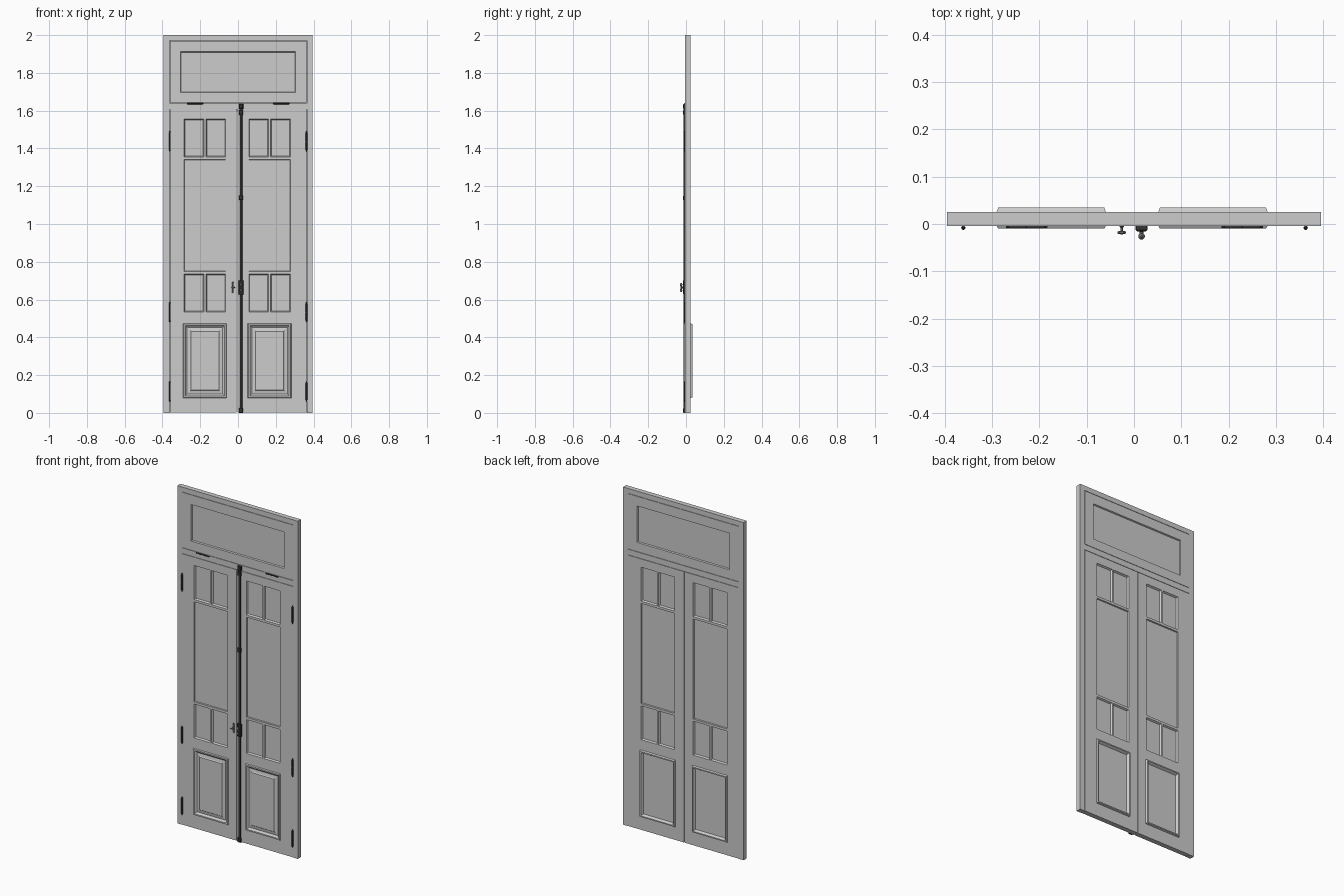
import bpy, bmesh, math
from mathutils import Matrix, Vector

if "Cube" in bpy.data.objects:
    bpy.data.objects.remove(bpy.data.objects["Cube"])


def material(name, c):
    m = bpy.data.materials.new(name)
    m.diffuse_color = (c[0], c[1], c[2], 1)
    m.use_nodes = True
    m.node_tree.nodes["Principled BSDF"].inputs["Base Color"].default_value = m.diffuse_color
    return m


PAINT = material("light grey paint", (0.604, 0.604, 0.604))
IRON = material("dark iron", (0.035, 0.035, 0.035))
STEEL = material("dull steel", (0.17, 0.17, 0.17))
Y0, Y1 = -0.004, 0.025      # front and back of the woodwork


def finish(name, bm, mat, smooth=False):
    bmesh.ops.remove_doubles(bm, verts=bm.verts, dist=1e-6)
    bmesh.ops.recalc_face_normals(bm, faces=bm.faces)
    me = bpy.data.meshes.new(name)
    bm.to_mesh(me)
    bm.free()
    me.materials.append(mat)
    ob = bpy.data.objects.new(name, me)
    bpy.context.collection.objects.link(ob)
    if smooth:
        bpy.ops.object.select_all(action='DESELECT')
        ob.select_set(True)
        bpy.context.view_layer.objects.active = ob
        bpy.ops.object.shade_smooth_by_angle(angle=math.radians(40))
    return ob


def slab(name, outer, holes, y0=Y0, y1=Y1):
    """Board with rectangular openings; rectangles are (x0, x1, z0, z1)."""
    rects = [outer] + holes
    xs = sorted({v for r in rects for v in r[:2]})
    zs = sorted({v for r in rects for v in r[2:]})

    def solid(i, j):
        if not (0 <= i < len(xs) - 1 and 0 <= j < len(zs) - 1):
            return False
        x, z = (xs[i] + xs[i + 1]) / 2, (zs[j] + zs[j + 1]) / 2
        return not any(h[0] < x < h[1] and h[2] < z < h[3] for h in holes)

    bm = bmesh.new()

    def quad(pts):
        bm.faces.new([bm.verts.new(p) for p in pts])

    for i in range(len(xs) - 1):
        for j in range(len(zs) - 1):
            if not solid(i, j):
                continue
            a, b, c, d = xs[i], xs[i + 1], zs[j], zs[j + 1]
            for y in (y0, y1):
                quad([(a, y, c), (b, y, c), (b, y, d), (a, y, d)])
            for di, dj, p, q in ((-1, 0, (a, c), (a, d)), (1, 0, (b, c), (b, d)),
                                 (0, -1, (a, c), (b, c)), (0, 1, (a, d), (b, d))):
                if not solid(i + di, j + dj):
                    quad([(p[0], y0, p[1]), (q[0], y0, q[1]),
                          (q[0], y1, q[1]), (p[0], y1, p[1])])
    return finish(name, bm, PAINT)


def rect_loft(name, rect, steps, mat=PAINT):
    """Closed panel from concentric rectangles: steps of (inset, y), front to back."""
    x0, x1, z0, z1 = rect
    bm = bmesh.new()
    rings = [[bm.verts.new(p) for p in ((x0 + i, y, z0 + i), (x1 - i, y, z0 + i),
                                        (x1 - i, y, z1 - i), (x0 + i, y, z1 - i))]
             for i, y in steps]
    for r, s in zip(rings, rings[1:]):
        for k in range(4):
            bm.faces.new((r[k], r[(k + 1) % 4], s[(k + 1) % 4], s[k]))
    bm.faces.new(rings[0])
    bm.faces.new(rings[-1])
    return finish(name, bm, mat)


def box(name, rect, y0, y1, mat, chamfer):
    return rect_loft(name, rect, [(chamfer, y0), (0, y0 + chamfer), (0, y1)], mat)


def lathe(name, start, axis, profile, mat, seg=16):
    """Turned part: profile of (distance along axis, radius)."""
    bm = bmesh.new()
    rot = Vector((0, 0, 1)).rotation_difference(Vector(axis)).to_matrix().to_4x4()
    mtx = Matrix.Translation(start) @ rot
    rings = [[bm.verts.new(mtx @ Vector((r * math.cos(2 * math.pi * k / seg),
                                         r * math.sin(2 * math.pi * k / seg), h)))
              for k in range(seg)] for h, r in profile]
    for r, s in zip(rings, rings[1:]):
        for k in range(seg):
            bm.faces.new((r[k], r[(k + 1) % seg], s[(k + 1) % seg], s[k]))
    bm.faces.new(rings[0])
    bm.faces.new(rings[-1])
    return finish(name, bm, mat, True)


def hinge(name, start, axis, length, r):
    prof = [(0, r * .4), (.003, r * .9), (.006, r * .6), (.008, r), (length / 2 - .001, r),
            (length / 2, r * .8), (length / 2 + .001, r), (length - .008, r),
            (length - .006, r * .6), (length - .003, r * .9), (length, r * .4)]
    lathe(name, start, axis, prof, IRON, 12)


# outer frame, and the rebate strips that close the gaps round the leaves
slab("outer_frame", (-.395, .395, 0, 2),
     [(-.362, .364, 1.64, 1.971), (-.362, .364, 0, 1.607)])
slab("rebate_strips", (-.364, .366, .001, 1.973),
     [(-.357, .359, 1.645, 1.966), (-.357, .359, .001, 1.602)], .008, .014)

# transom window
pane = (-.304, .304, 1.696, 1.912)
slab("transom_sash", (-.36, .362, 1.642, 1.969), [pane])
rect_loft("transom_glass", pane, [(.003, .004), (0, Y0 + .001), (0, Y1 - .001), (.003, .017)])

# two door leaves
for side, outer, cx in (("left", (-.36, -.008, .001, 1.605), -.175),
                        ("right", (-.003, .362, .001, 1.605), .167)):
    small = [(cx + a, cx + b, c, d) for c, d in ((.535, .735), (1.355, 1.556))
             for a, b in ((-.11, -.005), (.005, .11))]
    tall = (cx - .11, cx + .11, .749, 1.341)
    panel = (cx - .116, cx + .116, .078, .474)
    slot = (panel[0] + .008, panel[1] - .008, panel[2] + .008, panel[3] - .008)
    slab(side + "_leaf", outer, small + [tall, slot])
    # panes
    for k, r in enumerate(small):
        rect_loft(f"{side}_small_pane_{k + 1}", r,
                  [(.005, .006), (0, Y0 + .001), (0, Y1 - .001), (.005, .015)])
    rect_loft(side + "_tall_pane", tall,
              [(.002, .003), (0, Y0 + .001), (0, Y1 - .001), (.002, .018)])
    # moulded bottom panel, raised on both faces
    rect_loft(side + "_bottom_panel", panel,
              [(.042, -.006), (.038, -.002), (.022, .001), (.016, -.003), (.012, -.010),
               (.004, -.010), (0, Y0 + .001), (0, Y1 - .001), (.004, .035), (.011, .035),
               (.019, .021)])

# hinges
for s, side in ((-1, "left"), (1, "right")):
    for k, z in enumerate((.06, .48, 1.385)):
        hinge(f"{side}_hinge_{k + 1}", (s * .362 + .001, -.008, z), (0, 0, 1), .107, .0045)
    hinge(side + "_transom_hinge", (s * .228 - .043, -.006, 1.637), (1, 0, 0), .088, .004)

# long bolt with its guides and lock box
BX = .016
lathe("bolt_rod", (BX, -.008, .004), (0, 0, 1), [(0, .0065), (1.622, .0065)], IRON, 12)
for nm, z0, z1, w in (("bottom_keeper", 0, .026, .011), ("middle_guide", 1.126, 1.15, .010),
                      ("top_guide", 1.578, 1.603, .011), ("top_keeper", 1.61, 1.636, .012),
                      ("lock_box", .627, .702, .0125)):
    box("bolt_" + nm, (BX - w, BX + w, z0, z1), -.0155, Y0 + .001, IRON, .003)

# bolt turning handle
lathe("bolt_handle_stem", (BX, -.014, .664), (0, -1, 0),
      [(0, .007), (.003, .004), (.009, .004), (.012, .006)], STEEL)
lathe("bolt_handle_grip", (BX, -.026, .640), (0, 0, 1),
      [(0, .002), (.003, .0055), (.009, .007), (.018, .0035), (.030, .0035), (.039, .007),
       (.045, .0055), (.048, .002)], STEEL)

# small latch on the left leaf
LX = -.026
box("latch_plate", (LX - .005, LX + .005, .635, .692), -.0065, Y0 + .001, STEEL, .001)
lathe("latch_stem", (LX, -.006, .664), (0, -1, 0),
      [(0, .005), (.002, .0025), (.008, .0025), (.010, .005), (.014, .005), (.016, .002)], STEEL)
lathe("latch_lever", (LX - .009, -.018, .664), (1, 0, 0),
      [(0, .0015), (.003, .0035), (.009, .0025), (.015, .0035), (.018, .0015)], STEEL)
